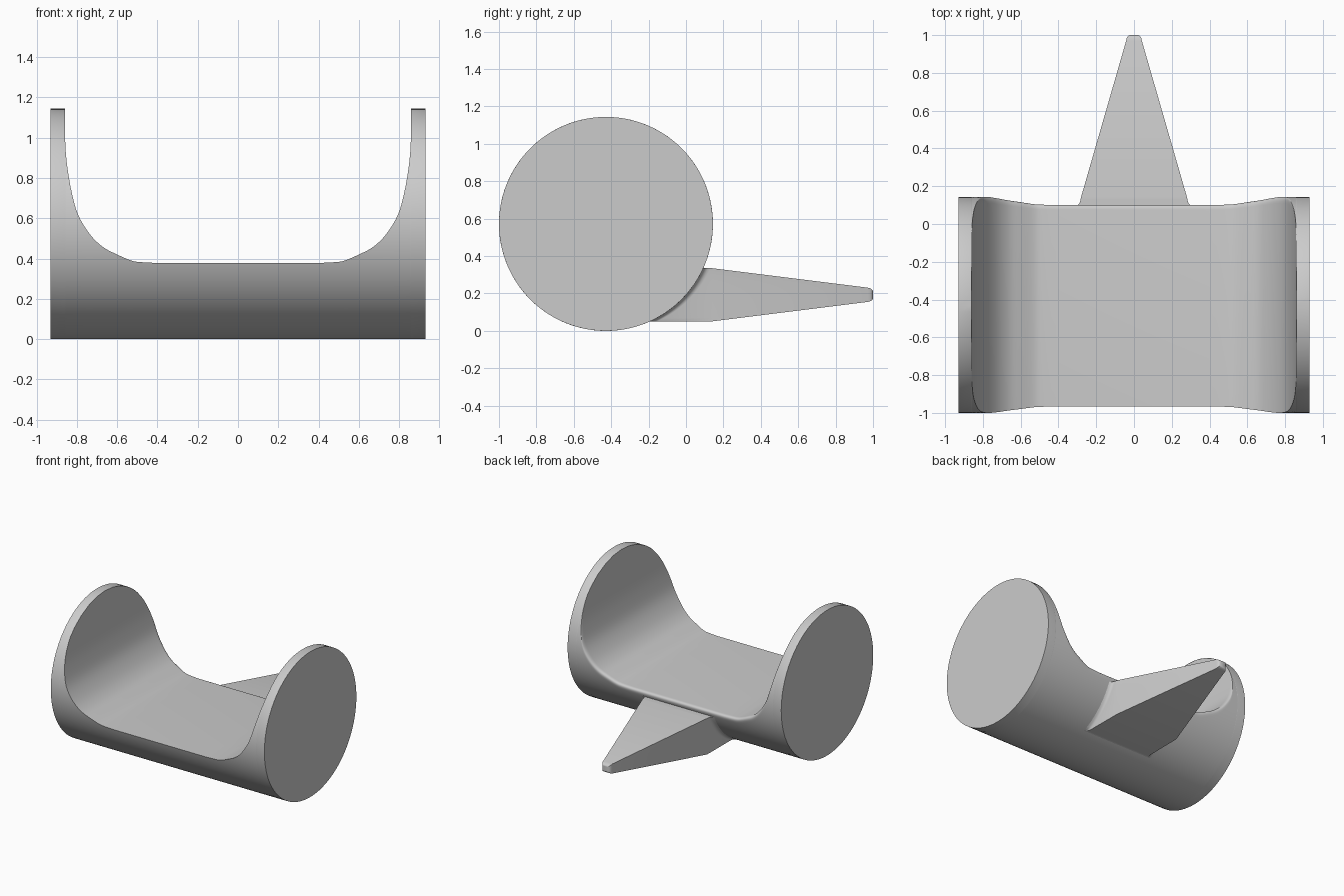
import bpy, math

if "Cube" in bpy.data.objects:
    bpy.data.objects.remove(bpy.data.objects["Cube"])

R, CY, CZ = 0.572, -0.428, 0.572      # cylinder lying along x
HALF = 0.93


def loft(name, rings):
    n = len(rings[0])
    verts = [p for ring in rings for p in ring]
    faces = [(k * n + i, k * n + (i + 1) % n, (k + 1) * n + (i + 1) % n, (k + 1) * n + i)
             for k in range(len(rings) - 1) for i in range(n)]
    faces += [tuple(reversed(range(n))), tuple(range(len(verts) - n, len(verts)))]
    me = bpy.data.meshes.new(name)
    me.from_pydata(verts, [], faces)
    ob = bpy.data.objects.new(name, me)
    bpy.context.collection.objects.link(ob)
    bpy.ops.object.select_all(action='DESELECT')
    ob.select_set(True)
    bpy.context.view_layer.objects.active = ob
    # outward normals and smooth shading with crisp edges
    bpy.ops.object.mode_set(mode='EDIT')
    bpy.ops.mesh.select_all(action='SELECT')
    bpy.ops.mesh.remove_doubles(threshold=1e-5)
    bpy.ops.mesh.normals_make_consistent(inside=False)
    bpy.ops.object.mode_set(mode='OBJECT')
    bpy.ops.object.shade_smooth_by_angle(angle=math.radians(30))
    return ob


def spline(pts, steps):
    out = []
    p = [pts[0]] + pts + [pts[-1]]
    for a, b, c, d in zip(p, p[1:], p[2:], p[3:]):
        for s in range(steps):
            t = s / steps
            out.append(tuple(0.5 * (2 * B + (C - A) * t + (2 * A - 5 * B + 4 * C - D) * t * t
                                    + (3 * B - A - 3 * C + D) * t ** 3)
                             for A, B, C, D in zip(a, b, c, d)))
    return out + [pts[-1]]


def section(x, h):
    # circle cut off at height h, with the back rim softened
    a = math.asin(min(1, (h - CZ) / R))
    r = 0.035 * max(0, min(1, (0.95 - h) / 0.35))
    on = lambda t: (CY + R * math.cos(t), CZ + R * math.sin(t))
    c = on(a)
    p0, p2 = (c[0] - r, c[1]), on(a - r / R)
    ring = []
    for i in range(7):
        t = i / 6
        ring.append((x,) + tuple((1 - t) ** 2 * u + 2 * t * (1 - t) * v + t * t * w
                                 for u, v, w in zip(p0, c, p2)))
    start, end = a - r / R, -math.pi - a
    ring += [(x,) + on(start + (end - start) * i / 96) for i in range(1, 97)]
    return ring


# scooped cylinder body with two round end walls
half = spline([(0.40, 0.378), (0.48, 0.382), (0.53, 0.39), (0.60, 0.42), (0.67, 0.457),
               (0.735, 0.52), (0.795, 0.62), (0.828, 0.74), (0.848, 0.86), (0.857, 0.95)], 4)
half += [(0.858, 1.0), (0.8585, 1.06), (0.859, 1.11), (0.8595, 1.135),
         (0.86, CZ + R), (HALF, CZ + R)]
profile = [(-x, h) for x, h in reversed(half)] + half
loft("scooped_body", [section(x, h) for x, h in profile])

# spike: collar follows the cylinder, then tapers to a rounded tip
M = 16
ZC = 0.193


def spike_ring(hx, hz, ypos):
    zs = [ZC - hz + 2 * hz * i / M for i in range(M + 1)]
    return ([(hx, ypos(z), z) for z in zs] + [(-hx, ypos(z), z) for z in reversed(zs)])


def on_body(d):
    return lambda z: CY + math.sqrt(R * R - (z - CZ) ** 2) + d


rings = [spike_ring(0.283 + f, 0.142, on_body(d)) for d, f in
         ((-0.03, 0.03), (0.0, 0.028), (0.006, 0.016), (0.015, 0.007), (0.026, 0.002), (0.038, 0))]
for hx, hz, y in ((0.281, 0.142, 0.14), (0.041, 0.038, 0.972), (0.038, 0.034, 0.986),
                  (0.032, 0.028, 0.995), (0.023, 0.019, 1.0)):
    rings.append(spike_ring(hx, hz, lambda z, y=y: y))
loft("rear_spike", rings)
